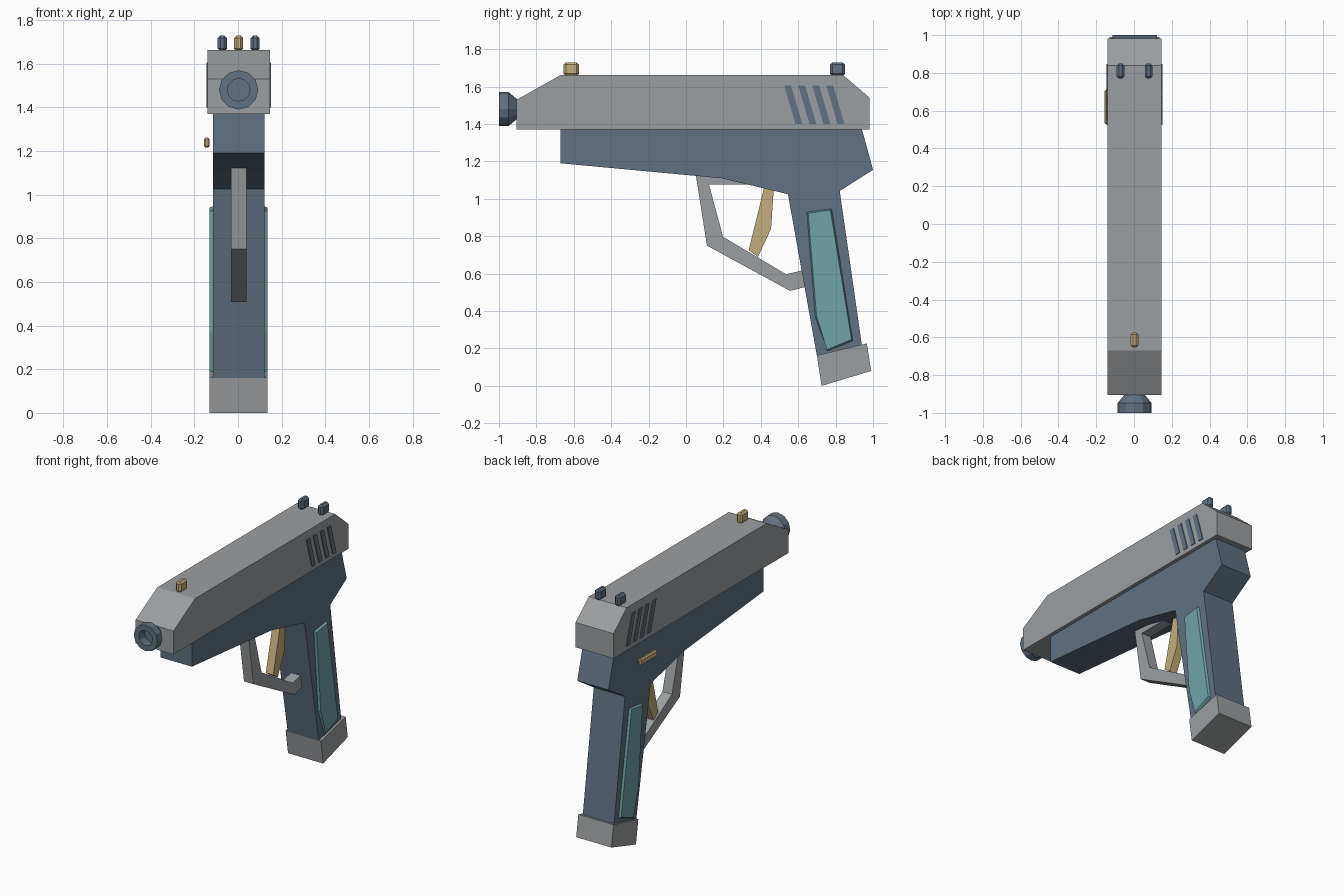
import bpy, bmesh, math
from mathutils import Vector

if "Cube" in bpy.data.objects:
    bpy.data.objects.remove(bpy.data.objects["Cube"])

CX = 0.003  # centre plane of the body


def material(name, rgb):
    m = bpy.data.materials.new(name)
    m.diffuse_color = (*rgb, 1)
    m.use_nodes = True
    m.node_tree.nodes["Principled BSDF"].inputs["Base Color"].default_value = m.diffuse_color
    return m


GREY = material("steel grey", (0.33, 0.345, 0.355))
BLUE = material("slate blue", (0.12, 0.165, 0.22))
TEAL = material("teal", (0.16, 0.37, 0.39))
GOLD = material("brass", (0.55, 0.43, 0.20))


def finish(name, bm, mat, bevel=0):
    bmesh.ops.recalc_face_normals(bm, faces=bm.faces)
    me = bpy.data.meshes.new(name)
    bm.to_mesh(me)
    bm.free()
    me.materials.append(mat)
    ob = bpy.data.objects.new(name, me)
    bpy.context.collection.objects.link(ob)
    if bevel:
        mod = ob.modifiers.new("Bevel", 'BEVEL')
        mod.width = bevel
        mod.segments = 1
    return ob


def plate(name, profile, x0, x1, mat, inset=0):
    """Extrude a (y, z) profile from x0 to x1; inset shrinks the far face."""
    bm = bmesh.new()
    face = bm.faces.new([bm.verts.new((x0, y, z)) for y, z in profile])
    ext = bmesh.ops.extrude_face_region(bm, geom=[face], use_keep_orig=True)
    verts = [v for v in ext["geom"] if isinstance(v, bmesh.types.BMVert)]
    mid = sum((v.co for v in verts), Vector()) / len(verts)
    for v in verts:
        v.co.x = x1
        if inset:
            v.co.y += math.copysign(min(inset, abs(mid.y - v.co.y)), mid.y - v.co.y)
            v.co.z += math.copysign(min(inset, abs(mid.z - v.co.z)), mid.z - v.co.z)
    return finish(name, bm, mat)


def block(name, centre, size, mat, bevel):
    bm = bmesh.new()
    bmesh.ops.create_cube(bm, size=1)
    for v in bm.verts:
        v.co = Vector(c + s * k for c, s, k in zip(centre, size, v.co))
    return finish(name, bm, mat, bevel)


# Slide
plate("slide", [(-0.905, 1.37), (-0.905, 1.53), (-0.67, 1.662), (0.84, 1.662),
                (0.982, 1.54), (0.982, 1.37)], CX - 0.143, CX + 0.143, GREY)

# Frame with grip
plate("frame", [(-0.67, 1.375), (-0.67, 1.19), (0.19, 1.11), (0.545, 1.025),
                (0.70, 0.16), (0.94, 0.22), (0.822, 1.042), (1.0, 1.155),
                (0.94, 1.375)], CX - 0.118, CX + 0.118, BLUE)

# Magazine base
plate("magazine_base", [(0.70, 0.163), (0.967, 0.227), (0.99, 0.08), (0.725, 0.0)],
      CX - 0.133, CX + 0.133, GREY)

# Trigger guard and trigger
plate("trigger_guard", [(0.053, 1.125), (0.112, 0.75), (0.556, 0.508), (0.65, 0.532),
                        (0.635, 0.62), (0.535, 0.597), (0.198, 0.797), (0.123, 1.077),
                        (0.39, 1.077), (0.39, 1.125)], CX - 0.036, CX + 0.036, GREY)
plate("trigger", [(0.42, 1.07), (0.47, 1.07), (0.455, 0.84), (0.385, 0.69),
                  (0.335, 0.725)], CX - 0.028, CX + 0.028, GOLD)

# Grip panels and slide grooves on both sides
for side, word in ((1, "right"), (-1, "left")):
    plate("grip_panel_" + word, [(0.645, 0.93), (0.78, 0.948), (0.893, 0.24),
                                 (0.757, 0.185), (0.69, 0.365)],
          CX + side * 0.115, CX + side * 0.133, TEAL, inset=0.008)
    for i in range(4):
        y = 0.525 + 0.075 * i
        plate(f"slide_groove_{word}_{i + 1}",
              [(y, 1.605), (y + 0.037, 1.605), (y + 0.097, 1.40), (y + 0.06, 1.40)],
              CX + side * 0.142, CX + side * 0.148, BLUE)

# Muzzle, a lathed ring with a recessed bore: (radius, y)
SIDES = 12
bm = bmesh.new()
rings = []
for r, y in ((0.05, -0.90), (0.09, -0.948), (0.09, -1.0), (0.052, -1.0), (0.052, -0.94)):
    rings.append([bm.verts.new((CX + r * math.sin(a), y, 1.48 + r * math.cos(a)))
                  for a in (2 * math.pi * k / SIDES for k in range(SIDES))])
for a, b in zip(rings, rings[1:]):
    for k in range(SIDES):
        n = (k + 1) % SIDES
        bm.faces.new((a[k], a[n], b[n], b[k]))
bm.faces.new(rings[0])
bm.faces.new(rings[-1])
finish("muzzle", bm, BLUE)

# Sights
block("front_sight", (CX, -0.614, 1.693), (0.042, 0.082, 0.074), GOLD, 0.013)
for x, word in ((-0.075, "left"), (0.075, "right")):
    block("rear_sight_" + word, (CX + x, 0.81, 1.693), (0.042, 0.082, 0.074), BLUE, 0.013)

# Safety lever on the left side
block("safety_lever", (-0.143, 0.62, 1.238), (0.026, 0.182, 0.046), GOLD, 0.008)
